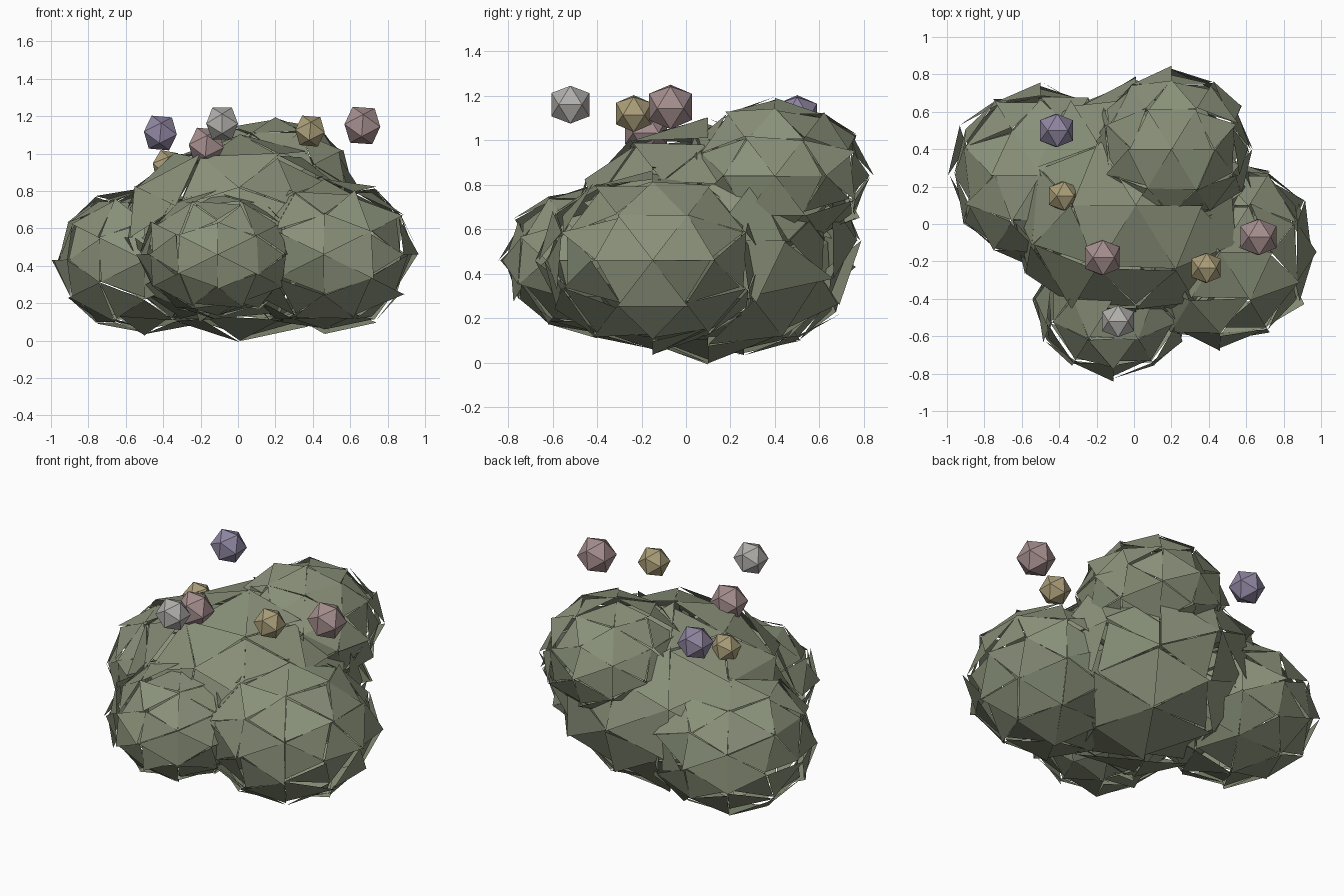
import bpy, bmesh, random, math
from mathutils import Matrix

if "Cube" in bpy.data.objects:
    bpy.data.objects.remove(bpy.data.objects["Cube"])

random.seed(11)
# Turns the icosphere so that an edge midpoint lies on every axis
ALIGN = Matrix.Rotation(-math.atan(2) / 2, 3, 'Y')


def material(name, rgb):
    m = bpy.data.materials.new(name)
    m.diffuse_color = (*rgb, 1)
    m.use_nodes = True
    m.node_tree.nodes["Principled BSDF"].inputs["Base Color"].default_value = m.diffuse_color
    return m


def ico(subdivisions, r):
    bm = bmesh.new()
    bmesh.ops.create_icosphere(bm, subdivisions=subdivisions, radius=r)
    bmesh.ops.rotate(bm, matrix=ALIGN, verts=bm.verts)
    return bm


def finish(name, bm, loc, mat):
    mesh = bpy.data.meshes.new(name)
    bm.to_mesh(mesh)
    bm.free()
    mesh.materials.append(mat)
    ob = bpy.data.objects.new(name, mesh)
    ob.location = loc
    bpy.context.collection.objects.link(ob)
    return ob


def leaf_clump(name, loc, r, mat):
    """Flattened low-poly ball whose faces are split into loose, tilted leaves."""
    bm = ico(2, r)
    bmesh.ops.split_edges(bm, edges=bm.edges[:])
    for v in bm.verts:
        v.co *= random.uniform(0.94, 1.07)
        v.co.z *= 0.8
    return finish(name, bm, loc, mat)


def blossom(name, loc, r, tilt, mat):
    ob = finish(name, ico(1, r), loc, mat)
    ob.rotation_euler.y = math.radians(tilt)


leaf = material("leaf", (0.25, 0.28, 0.19))
purple = material("purple", (0.28, 0.24, 0.36))
pink = material("pink", (0.38, 0.27, 0.27))
gold = material("gold", (0.40, 0.34, 0.19))
pale = material("pale", (0.44, 0.43, 0.41))

# Bush body
leaf_clump("core_clump", (0.01, 0.10, 0.55), 0.655, leaf)
leaf_clump("left_clump", (-0.50, 0.26, 0.43), 0.48, leaf)
leaf_clump("right_clump", (0.46, -0.15, 0.46), 0.50, leaf)
leaf_clump("front_clump", (-0.11, -0.40, 0.46), 0.415, leaf)
leaf_clump("top_clump", (0.20, 0.40, 0.84), 0.42, leaf)

# Blossoms floating over the bush
for i, (loc, r, tilt, mat) in enumerate([
    ((-0.415, 0.50, 1.11), 0.104, 5, purple),
    ((-0.38, 0.15, 0.935), 0.09, 10, gold),
    ((-0.17, -0.18, 1.04), 0.11, 5, pink),
    ((-0.085, -0.52, 1.16), 0.10, 0, pale),
    ((0.385, -0.235, 1.12), 0.093, 5, gold),
    ((0.665, -0.07, 1.15), 0.113, 4, pink),
]):
    blossom(f"blossom_{i + 1}", loc, r, tilt, mat)
